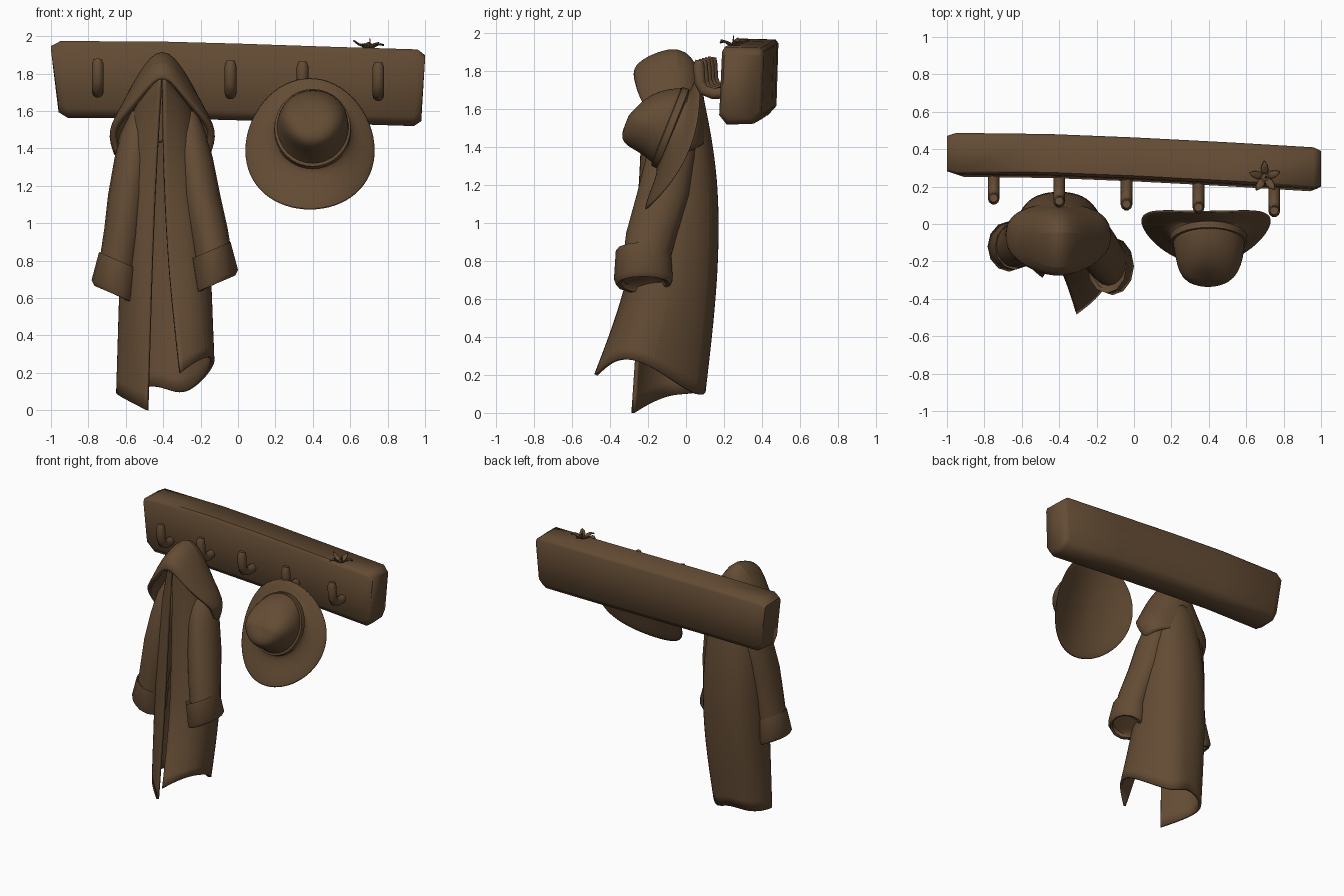
import bpy, bmesh, math
from mathutils import Vector

if "Cube" in bpy.data.objects:
    bpy.data.objects.remove(bpy.data.objects["Cube"])

brown = bpy.data.materials.new("dark_brown")
brown.diffuse_color = (0.125, 0.071, 0.034, 1)
brown.use_nodes = True
brown.node_tree.nodes["Principled BSDF"].inputs["Base Color"].default_value = brown.diffuse_color


def finish(name, bm, angle=40, subsurf=0, thick=0, mirror_x=None):
    bmesh.ops.recalc_face_normals(bm, faces=bm.faces)
    me = bpy.data.meshes.new(name)
    bm.to_mesh(me)
    bm.free()
    me.materials.append(brown)
    ob = bpy.data.objects.new(name, me)
    bpy.context.collection.objects.link(ob)
    if mirror_x is not None:
        ob.location.x = mirror_x
        m = ob.modifiers.new("mirror", 'MIRROR')
        m.use_clip = True
    if subsurf:
        m = ob.modifiers.new("smooth", 'SUBSURF')
        m.levels = m.render_levels = subsurf
        m.boundary_smooth = 'PRESERVE_CORNERS'
    if thick:
        m = ob.modifiers.new("cloth", 'SOLIDIFY')
        m.thickness, m.offset = thick, 0
    bpy.ops.object.select_all(action='DESELECT')
    ob.select_set(True)
    bpy.context.view_layer.objects.active = ob
    bpy.ops.object.shade_smooth_by_angle(angle=math.radians(angle))
    return ob


def loft(rings, closed=True, cap_start=True, cap_end=True):
    bm = bmesh.new()
    vs = [[bm.verts.new(p) for p in r] for r in rings]
    n = len(rings[0])
    for a, b in zip(vs, vs[1:]):
        for i in range(n if closed else n - 1):
            j = (i + 1) % n
            bm.faces.new((a[i], a[j], b[j], b[i]))
    if closed and cap_start:
        bm.faces.new(vs[0])
    if closed and cap_end:
        bm.faces.new(vs[-1])
    return bm


def circle(n):
    return [(math.cos(2 * math.pi * i / n), math.sin(2 * math.pi * i / n)) for i in range(n)]


# Board: chunky rounded plank, slightly bent and sloping to the right
profile = [(-.105, .18), (-.09, .205), (.1, .2), (.115, .18),
           (.105, -.15), (.06, -.2), (-.08, -.205), (-.12, -.155)]
stations = [(-1, .372, 1.77, .86), (-.95, .372, 1.768, 1), (-.45, .366, 1.767, 1), (0, .348, 1.755, 1),
            (.5, .322, 1.738, 1), (.96, .295, 1.724, 1), (1, .292, 1.722, .86)]
rings = []
for x, cy, cz, s in stations:
    rings.append([(x + (.04 if x < -.9 and z < 0 else 0) - (.02 if x > .9 and z < 0 else 0),
                   cy + y * s, cz + z * s) for y, z in profile])
finish("board", loft(rings), 60)

# Hooks: thick J-shaped pegs
path = [(.03, -.075), (-.06, -.08), (-.11, -.06), (-.128, -.02), (-.134, .07), (-.13, .095)]
for k, x in enumerate((-.75, -.4, -.04, .345, .75)):
    yb, zc = .235 - .045 * x, 1.772 - .012 * x
    rings = []
    for i, (y, z) in enumerate(path):
        a, b = Vector(path[max(i - 1, 0)]), Vector(path[min(i + 1, len(path) - 1)])
        t = (b - a).normalized()
        r = .022 if i == len(path) - 1 else .031
        rings.append([(x + r * c, yb + y - t.y * r * s, zc + z + t.x * r * s) for c, s in circle(10)])
    finish(f"hook_{k + 1}", loft(rings), 50)

# Coat body: open-fronted sheet, each column runs from neck to hem
columns = [
    [(-.41, -.22, 1.79), (-.44, -.22, 1.25), (-.46, -.23, .7), (-.485, -.28, 0)],
    [(-.51, -.13, 1.68), (-.56, -.19, 1.25), (-.56, -.22, .7), (-.58, -.2, .05)],
    [(-.58, 0, 1.56), (-.63, -.02, 1.25), (-.65, -.05, .7), (-.67, -.08, .1)],
    [(-.51, .07, 1.62), (-.56, .14, 1.25), (-.58, .15, .7), (-.59, .07, .1)],
    [(-.4, .09, 1.68), (-.4, .18, 1.25), (-.4, .17, .7), (-.42, .1, .15)],
    [(-.29, .07, 1.62), (-.24, .14, 1.25), (-.22, .15, .7), (-.29, .09, .05)],
    [(-.22, 0, 1.56), (-.16, -.02, 1.25), (-.12, -.08, .7), (-.1, -.2, .27)],
    [(-.3, -.13, 1.68), (-.24, -.2, 1.25), (-.2, -.28, .7), (-.17, -.37, .3)],
    [(-.4, -.22, 1.79), (-.4, -.23, 1.25), (-.37, -.28, .7), (-.31, -.475, .2)]]
finish("coat_body", loft(columns, closed=False), 50, 3, .02)


# Sleeves and turned-back cuffs
def tube(name, rows, n=16):
    rings = [[(x + rx * c, y + ry * s, z + tx * c) for c, s in circle(n)] for x, y, z, rx, ry, tx in rows]
    finish(name, loft(rings), 50)


tube("left_sleeve", [(-.52, -.02, 1.6, .05, .06, 0), (-.54, -.04, 1.48, .09, .11, 0),
                     (-.56, -.06, 1.35, .1, .13, 0), (-.59, -.09, 1.15, .105, .135, 0),
                     (-.615, -.11, .95, .1, .125, -.02), (-.655, -.12, .7, .095, .11, -.04)])
tube("right_sleeve", [(-.27, -.02, 1.6, .05, .06, 0), (-.26, -.05, 1.48, .09, .11, 0),
                      (-.235, -.08, 1.35, .1, .13, 0), (-.2, -.12, 1.15, .105, .14, 0),
                      (-.155, -.18, .95, .1, .135, .02), (-.12, -.22, .75, .095, .12, .04)])
for name, x, y, z, sx, ry in (("left_cuff", -.668, -.12, .71, 1, .135), ("right_cuff", -.115, -.225, .765, -1, .155)):
    t = -.045 * sx
    tube(name, [(x + .03 * sx, y, z + .07, .08, ry - .03, t), (x + .03 * sx, y, z + .09, .105, ry - .01, t),
                (x, y, z - .06, .115, ry, t), (x + .005 * sx, y, z - .09, .105, ry - .012, t),
                (x, y, z - .085, .085, ry - .035, t), (x, y, z - .06, .08, ry - .045, t)], 12)

# Hood with shoulder drape: half grid from front edge to back seam, mirrored
hood = [
    [(0, -.265, 1.81), (.1, -.25, 1.69), (.2, -.2, 1.58), (.275, -.12, 1.49), (.23, -.06, 1.37)],
    [(0, -.29, 1.88), (.11, -.22, 1.76), (.2, -.15, 1.62), (.29, -.08, 1.49), (.25, -.03, 1.37)],
    [(0, -.01, 2.0), (.12, -.04, 1.83), (.2, -.04, 1.65), (.28, .02, 1.49), (.23, .03, 1.39)],
    [(0, .06, 1.82), (.09, .06, 1.73), (.16, .06, 1.61), (.19, .07, 1.5), (.16, .08, 1.42)],
    [(0, .07, 1.75), (0, .08, 1.69), (0, .1, 1.6), (0, .11, 1.52), (0, .11, 1.44)]]
finish("coat_hood", loft(hood, closed=False), 50, 2, .03, mirror_x=-.405)

# Hat: lathed around a tilted axis, brim sides curling back, crown top slanted
U, V, N = Vector((1, 0, 0)), Vector((0, .37, .93)), Vector((0, -.93, .37))
centre = Vector((.385, -.075, 1.425))


def hat_ring(r, h, shift, curl=0, n=32):
    out = []
    for c, s in circle(n):
        u, v = r * c * .97, r * s * 1.06 + shift
        drop = curl * (u / .35) ** 2 + (.4 * max(0, v - .05) if h > .12 else 0)
        out.append(centre + U * (u + .2 * shift) + V * v + N * (h - drop))
    return out


hat_rows = [(.04, .0, .03, .09), (.15, -.002, .02, .09), (.25, -.01, .01, .09), (.335, -.016, 0, .09),
            (.36, -.006, 0, .1), (.36, .004, 0, .1), (.32, .01, 0, .1), (.27, .012, .02, .1),
            (.215, .012, .05, .06), (.2, .03, .07), (.197, .07, .075), (.19, .14, .09),
            (.17, .21, .075), (.13, .253, .055), (.08, .265, .05), (.03, .262, .045)]
finish("hat", loft([hat_ring(*r) for r in hat_rows]), 60, 1)
band = [(.2, .012, .07), (.213, .02, .07), (.21, .055, .07), (.195, .06, .07)]
finish("hat_band", loft([hat_ring(*r) for r in band], cap_start=False, cap_end=False), 50)

# Small sprout of leaves on top of the board
for k in range(5):
    a = 2 * math.pi * k / 5 + .35
    d, w = Vector((math.cos(a), math.sin(a), 0)), Vector((-math.sin(a), math.cos(a), 0))
    up = Vector((0, 0, 1))
    base = Vector((.7, .25, 1.925))
    rows = []
    for t, half, h in ((.005, .006, 0), (.035, .02, .025), (.06, .016, .035), (.085, .002, .03 + .012 * (k % 3))):
        p = base + d * t + up * h
        rows.append([p - w * half, p - up * .006, p + w * half])
    finish(f"leaf_{k + 1}", loft(rows, closed=False), 50, 0, .005)
bm = bmesh.new()
bmesh.ops.create_cone(bm, cap_ends=True, segments=6, radius1=.008, radius2=.002, depth=.07)
bmesh.ops.translate(bm, verts=bm.verts, vec=(.705, .25, 1.955))
finish("sprout_stem", bm)
